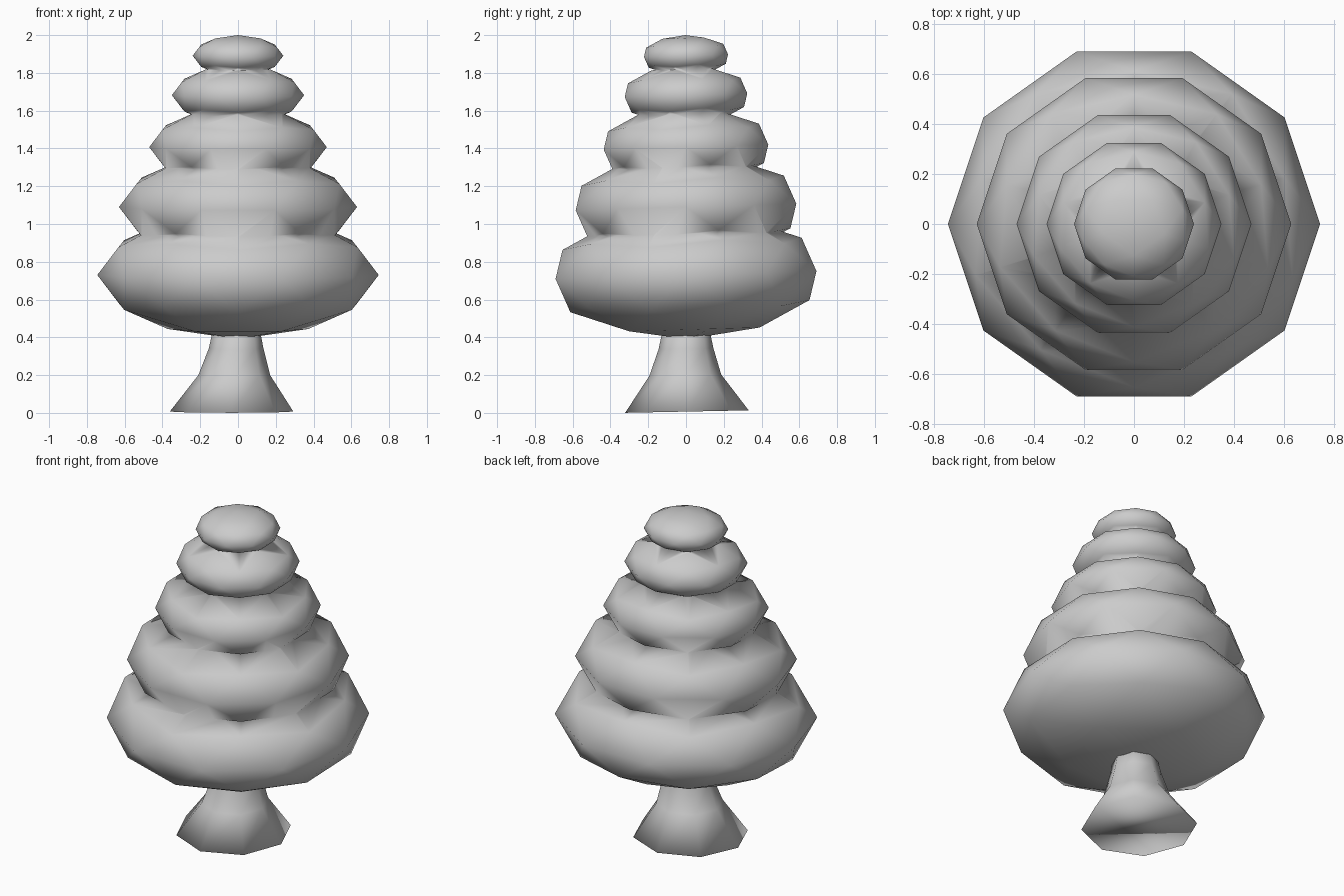
import bpy, bmesh, math
from mathutils import Matrix, Vector

if "Cube" in bpy.data.objects:
    bpy.data.objects.remove(bpy.data.objects["Cube"])

TILT = Matrix.Rotation(math.radians(1.7), 4, 'X')


def finish(bm, name):
    mesh = bpy.data.meshes.new(name)
    bmesh.ops.recalc_face_normals(bm, faces=bm.faces[:])
    for f in bm.faces:
        f.smooth = True
    bm.to_mesh(mesh)
    bm.free()
    obj = bpy.data.objects.new(name, mesh)
    bpy.context.collection.objects.link(obj)
    return obj


def tier(name, z, radius, height):
    # squashed low-poly ball, slightly narrower front to back
    bm = bmesh.new()
    m = (Matrix.Translation((0, 0, z)) @ TILT
         @ Matrix.Diagonal((radius, radius * 0.975, height, 1))
         @ Matrix.Rotation(math.radians(-90), 4, 'Z'))
    bmesh.ops.create_icosphere(bm, subdivisions=2, radius=1, matrix=m)
    return finish(bm, name)


# foliage: stacked tiers fused into one skin
tiers = [(0.73, 0.745, 0.34), (1.09, 0.63, 0.287), (1.407, 0.47, 0.214),
         (1.682, 0.35, 0.16), (1.891, 0.24, 0.109)]
foliage, *upper = [tier("foliage" if i == 0 else f"foliage_tier_{i}", *t)
                   for i, t in enumerate(tiers)]
bpy.context.view_layer.objects.active = foliage
for part in upper:
    mod = foliage.modifiers.new("union", 'BOOLEAN')
    mod.operation = 'UNION'
    mod.solver = 'EXACT'
    mod.object = part
    bpy.ops.object.modifier_apply(modifier=mod.name)
    bpy.data.objects.remove(part)
for p in foliage.data.polygons:
    p.use_smooth = True

# trunk: flared eight-sided stem leaning a little to the left at its foot
SIDES = 8
bm = bmesh.new()
rings = []
for z, r, cx, cy in [(0.007, 0.327, -0.034, 0.005), (0.2, 0.19, -0.02, -0.004),
                     (0.34, 0.145, -0.01, 0), (0.46, 0.12, -0.008, 0)]:
    ring = []
    for i in range(SIDES):
        a = 2 * math.pi * i / SIDES
        x, y = r * math.cos(a), r * math.sin(a)
        ring.append(bm.verts.new(Vector((cx + x, cy + y, z + 0.02 * y))))
    rings.append(ring)
for lo, hi in zip(rings, rings[1:]):
    for i in range(SIDES):
        j = (i + 1) % SIDES
        bm.faces.new((lo[i], lo[j], hi[j], hi[i]))
bm.faces.new(rings[0][::-1])
bm.faces.new(rings[-1])
finish(bm, "trunk")
